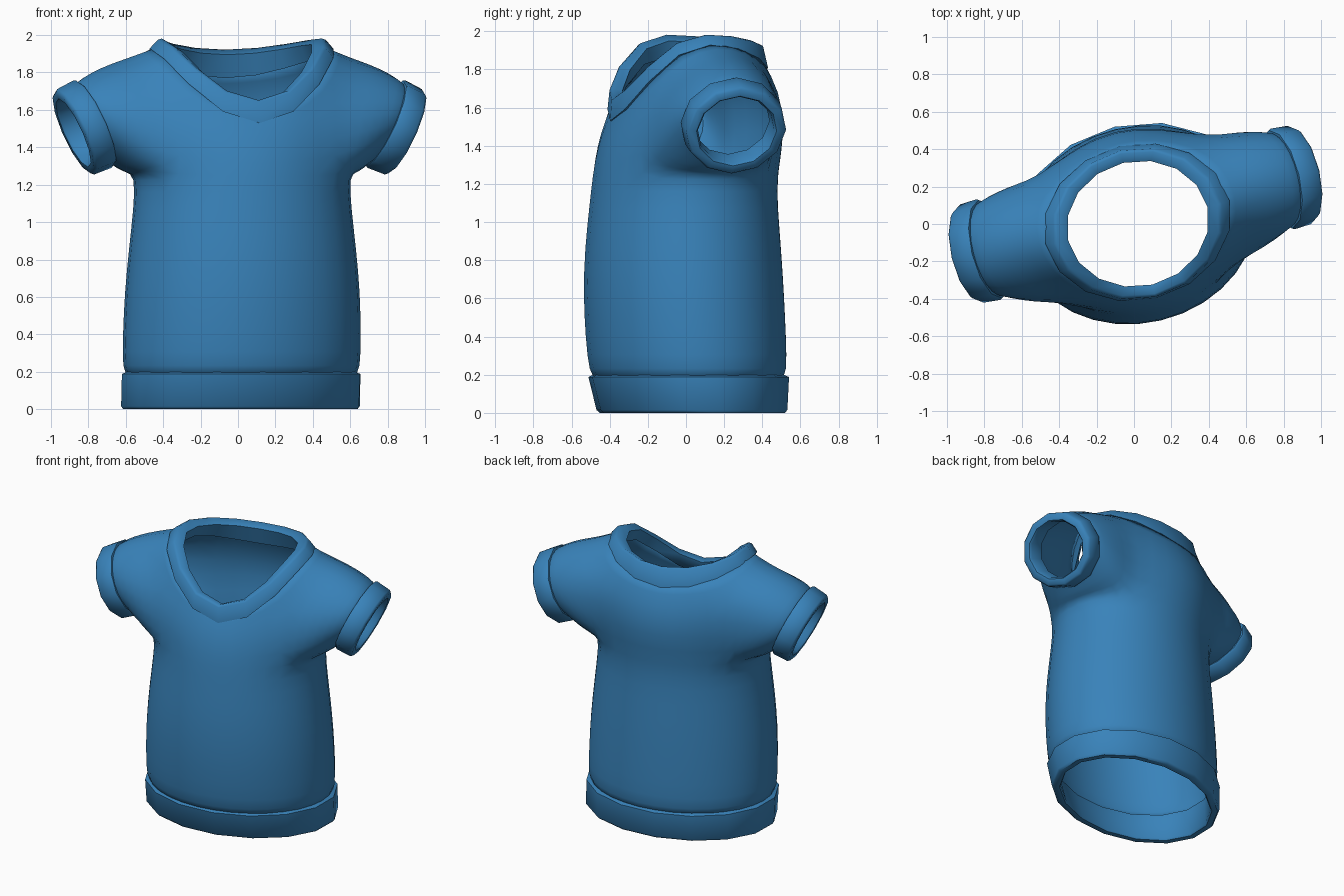
import bpy, bmesh, math
from mathutils import Vector

if "Cube" in bpy.data.objects:
    bpy.data.objects.remove(bpy.data.objects["Cube"])

N = 16                                   # columns around the torso
TURN, SHIFT = math.radians(13.5), (0.008, 0.052, 0)

blue = bpy.data.materials.new("shirt_blue")
blue.diffuse_color = (0.040, 0.225, 0.49, 1)
blue.use_nodes = True
blue.node_tree.nodes["Principled BSDF"].inputs["Base Color"].default_value = blue.diffuse_color


def finish(bm, name, angle):
    bmesh.ops.recalc_face_normals(bm, faces=bm.faces)
    me = bpy.data.meshes.new(name)
    bm.to_mesh(me)
    bm.free()
    me.materials.append(blue)
    me.polygons.foreach_set("use_smooth", [True] * len(me.polygons))
    me.set_sharp_from_angle(angle=math.radians(angle))
    ob = bpy.data.objects.new(name, me)
    bpy.context.collection.objects.link(ob)
    ob.rotation_euler.z = TURN
    ob.location = SHIFT
    return ob


def bridge(bm, r1, r2, skip=lambda i: False):
    n = len(r1)
    for i in range(n):
        if not skip(i):
            k = (i + 1) % n
            bm.faces.new((r1[i], r1[k], r2[k], r2[i]))


def band(name, rings, angle=50):
    """Closed hollow band from a loop of rings."""
    bm = bmesh.new()
    vs = [[bm.verts.new(p) for p in r] for r in rings]
    for i in range(len(vs)):
        bridge(bm, vs[i], vs[(i + 1) % len(vs)])
    return finish(bm, name, angle)


def oval(a, b, cy, z):
    return [Vector((a * math.cos(2 * math.pi * i / N), cy + b * math.sin(2 * math.pi * i / N), z))
            for i in range(N)]


def neck(a, b, cy, z, front, back):
    """Oval that dips in a V at the front and gently at the back."""
    ring = oval(a, b, cy, z)
    for i, p in enumerate(ring):
        s = math.sin(2 * math.pi * i / N)
        p.z -= (front if s < 0 else back) * abs(s) ** 2.1
    return ring


def cuff_ring(side, t, r):
    """12-sided ring, t along the sleeve axis from the cuff seam."""
    tilt = math.radians(24)
    c = Vector((0.795 + t * math.cos(tilt), 0, 1.53 - t * math.sin(tilt)))
    out = []
    for k in range(12):
        a = math.radians(30 * (k - 2))
        u = -math.cos(a) * r
        p = c + Vector((u * math.sin(tilt), 1.08 * r * math.sin(a), u * math.cos(tilt)))
        p.x *= side
        out.append(p)
    return out


# torso with sleeves: stacked ovals, then rows rising to the neckline
G = 1.026
rows = [oval(a * G, b * G, cy, z) for a, b, cy, z in (
    (0.610, 0.480, -0.04, 0.185), (0.643, 0.513, -0.042, 0.203), (0.642, 0.52, -0.055, 0.40),
    (0.635, 0.521, -0.066, 0.62), (0.612, 0.51, -0.07, 0.86),
    (0.586, 0.489, -0.067, 1.08), (0.577, 0.478, -0.06, 1.25))]
low = rows[-1]
top = neck(0.475, 0.40, -0.04, 1.945, 0.385, 0.13)
mid, high = [], []
for i in range(N):
    t = 2 * math.pi * i / N
    out = Vector((math.cos(t), math.sin(t), 0)) * (0.048 + 0.03 * math.sin(t))
    mid.append(low[i].lerp(top[i], 0.4) + out)
    high.append(low[i].lerp(top[i], 0.75) + out * 0.85)
for side in (1, -1):
    col = lambda j: j % N if side > 0 else (N // 2 - j) % N
    high[col(0)] = Vector((side * 0.63, 0, 1.90))
    for s in (1, -1):
        high[col(s)] = Vector((side * 0.58, s * 0.19, 1.83 + 0.01 * s))
        high[col(2 * s)] = Vector((side * 0.46, s * 0.33 - 0.01, 1.67 + 0.04 * s))
        mid[col(2 * s)] = Vector((side * 0.46, s * 0.35 - 0.03, 1.46))
rows += [mid, high, top]

bm = bmesh.new()
grid = []
armhole = {0, 1, 6, 7, 8, 9, 14, 15}
for r, row in enumerate(rows):
    grid.append([None if r == 7 and i in (15, 0, 1, 7, 8, 9) else bm.verts.new(p)
                 for i, p in enumerate(row)])
for r in range(len(rows) - 1):
    bridge(bm, grid[r], grid[r + 1], lambda i: r in (6, 7) and i in armhole)
L, M, H = grid[6], grid[7], grid[8]
for side in (1, -1):
    col = lambda j: j % N if side > 0 else (N // 2 - j) % N
    hole = ([L[col(j)] for j in range(-2, 3)] + [M[col(2)]]
            + [H[col(j)] for j in range(2, -3, -1)] + [M[col(-2)]])
    goal = cuff_ring(side, 0, 0.252)
    start = [v.co.copy() for v in hole]
    prev = hole
    for f, grow in ((0.36, 1.035), (0.7, 1.045), (1.0, 1.0)):
        pts = [a.lerp(b, f) for a, b in zip(start, goal)]
        mean = sum(pts, Vector()) / 12
        ring = [bm.verts.new(mean + (p - mean) * grow) for p in pts]
        bridge(bm, prev, ring)
        prev = ring
    ring = [bm.verts.new(p) for p in cuff_ring(side, 0.02, 0.23)]
    bridge(bm, prev, ring)
body = finish(bm, "shirt_body", 180)
sub = body.modifiers.new("smooth", 'SUBSURF')
sub.levels = sub.render_levels = 1
sol = body.modifiers.new("cloth", 'SOLIDIFY')
sol.thickness, sol.offset = 0.02, -1


# hem band
def hem(inset, z):
    f = z / 0.2
    return oval(0.656 - inset, 0.489 + 0.033 * f - inset, -0.02 - 0.02 * f, z)


band("hem_band", [hem(i, z) for i, z in (
    (0.025, 0.198), (0, 0.188), (0, 0.015), (0.012, 0), (0.05, 0), (0.06, 0.012), (0.06, 0.2))])

# V-neck collar
band("collar", [neck(*p) for p in (
    (0.465, 0.39, -0.04, 1.92, 0.39, 0.13), (0.505, 0.418, -0.044, 1.928, 0.398, 0.14),
    (0.462, 0.402, -0.052, 1.975, 0.335, 0.062),
    (0.440, 0.385, -0.052, 1.982, 0.33, 0.06),
    (0.383, 0.335, -0.052, 1.95, 0.31, 0.055),
    (0.42, 0.365, -0.045, 1.87, 0.33, 0.10))], 60)

# sleeve cuffs
for side, name in ((1, "right_cuff"), (-1, "left_cuff")):
    band(name, [cuff_ring(side, t, r) for t, r in (
        (0.0, 0.225), (0.003, 0.25), (0.015, 0.256), (0.115, 0.25), (0.13, 0.237),
        (0.13, 0.20), (0.115, 0.19), (0.0, 0.19))])
